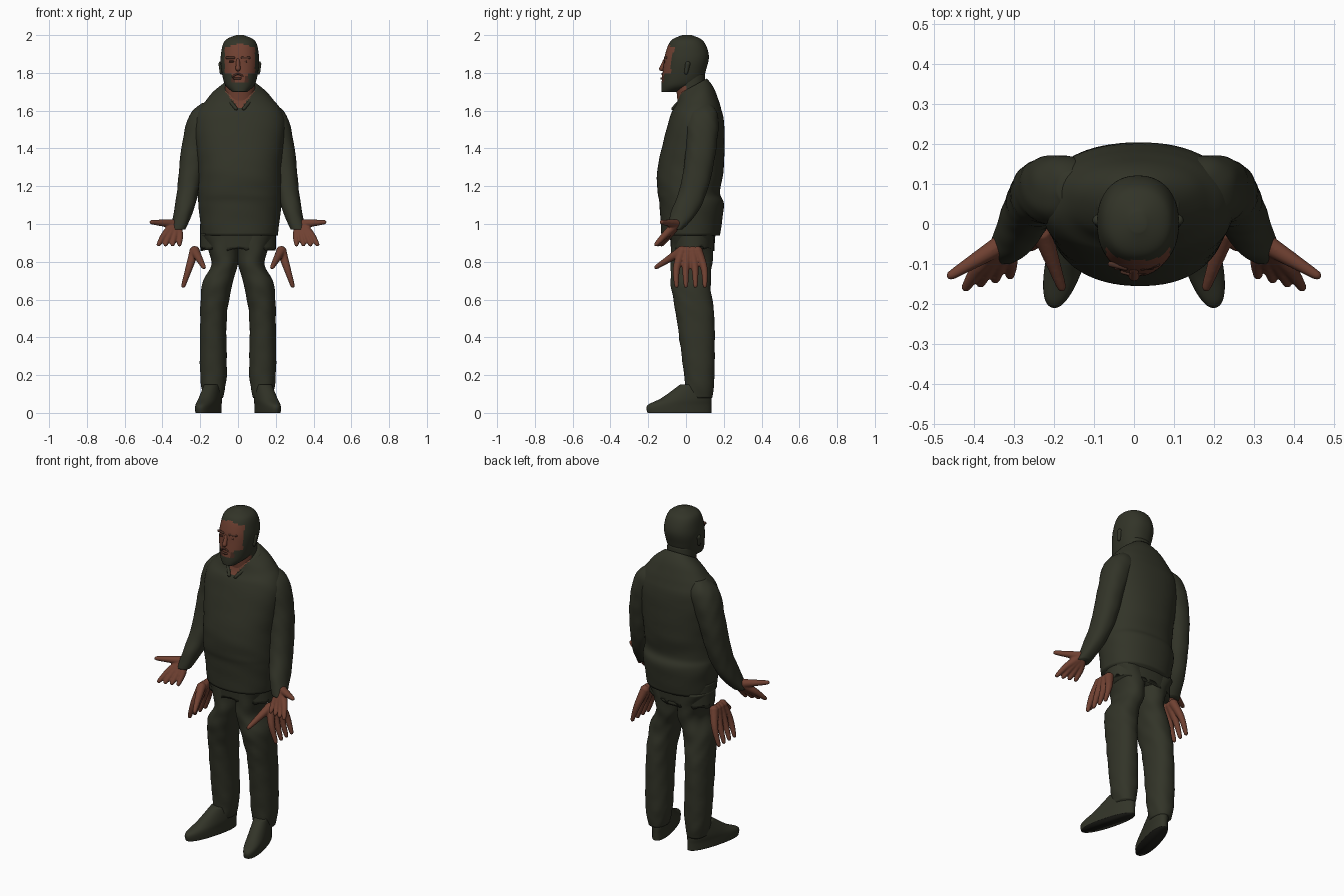
import bpy
import math
import random
from mathutils import Matrix, Vector

random.seed(4)
default_cube = bpy.data.objects.get("Cube")
if default_cube:
    bpy.data.objects.remove(default_cube)


def material(name, red, green, blue):
    colour = (red, green, blue, 1)
    mat = bpy.data.materials.new(name)
    mat.use_nodes = True
    mat.diffuse_color = colour
    shader = mat.node_tree.nodes["Principled BSDF"]
    shader.inputs["Base Color"].default_value = colour
    shader.inputs["Roughness"].default_value = .9
    return mat


olive = material("dark olive", .032, .034, .021)
skin = material("brown skin", .16, .052, .031)
shade = material("dark brown", .07, .028, .018)
sole = material("sole black", .012, .012, .009)


def build(name, verts, faces, materials, rule=None, mirror=False, fuse=False, shift=0):
    """Make a smooth object, coloured by a face rule, optionally mirrored and fused."""
    mesh = bpy.data.meshes.new(name)
    mesh.from_pydata(verts, [], faces)
    for mat in materials:
        mesh.materials.append(mat)
    for face in mesh.polygons:
        face.use_smooth = True
        if rule:
            face.material_index = rule(face.center)
    part = bpy.data.objects.new(name, mesh)
    part.location.x = shift
    bpy.context.scene.collection.objects.link(part)
    if mirror:
        part.modifiers.new("Mirror", "MIRROR").use_mirror_merge = False
    if fuse:
        remesh = part.modifiers.new("Fuse", "REMESH")
        remesh.mode = "VOXEL"
        remesh.voxel_size = .005
        remesh.use_smooth_shade = True
        part.modifiers.new("Soften", "SMOOTH").iterations = 3


def resample(rows, steps):
    """Smooth spline through rows of numbers."""
    result = []
    last = len(rows) - 1
    for i in range(last):
        before, start, end, after = (rows[max(0, min(last, i + k))] for k in (-1, 0, 1, 2))
        for step in range(steps):
            t = step / steps
            result.append([
                q + t * ((r - p) + t * (2 * p - 5 * q + 4 * r - s + t * (3 * (q - r) + s - p))) / 2
                for p, q, r, s in zip(before, start, end, after)])
    result.append(list(rows[last]))
    return result


def ring_faces(rings, sides, base=0):
    """Quads between successive rings, with a cap at both ends."""
    def index(ring, side):
        return base + ring * sides + side % sides
    faces = [(index(ring, i), index(ring, i + 1), index(ring + 1, i + 1), index(ring + 1, i))
             for ring in range(rings - 1) for i in range(sides)]
    faces.append([index(0, -i) for i in range(sides)])
    faces.append([index(rings - 1, i) for i in range(sides)])
    return faces


def loft(name, rows, materials, fold=0, ragged=0, collar=math.inf, place=Matrix(), **options):
    """Upright body from rows of height, half width, front, back and side offset."""
    sides, power = 72, .9
    rows = resample(rows, 8)
    verts = []
    for height, half, front, back, offset in rows:
        tilt = max(0, height - collar) * 5
        for i in range(sides):
            angle = math.tau * i / sides
            c, s = math.cos(angle), math.sin(angle)
            crease = 1 + fold * math.sin(height * 55 + 4 * s) * math.sin(3 * angle + height * 9)
            x = offset + half * crease * math.copysign(abs(c) ** power, c)
            y = (front + back) / 2 + (back - front) / 2 * crease * math.copysign(abs(s) ** power, s)
            verts.append(place @ Vector((x, y, height + tilt * y)))
    for vert in verts[:sides]:
        vert.z += random.uniform(-ragged, ragged)
    build(name, verts, ring_faces(len(rows), sides), materials, **options)


def tubes(name, paths, radius, mat, taper=1, **options):
    """Round-ended tubes through points, narrowing towards the far end."""
    sides = 12
    verts, faces = [], []
    for path in paths:
        points = [Vector(row) for row in resample(path, 6)]
        last = len(points) - 1
        sizes = [radius * (1 + (taper - 1) * i / last) for i in range(last + 1)]
        head = points[0] + (points[0] - points[1]).normalized() * sizes[0] * .7
        tail = points[last] + (points[last] - points[last - 1]).normalized() * sizes[last] * .7
        points = [head, *points, tail]
        sizes = [sizes[0] * .6, *sizes, sizes[last] * .6]
        faces += ring_faces(len(points), sides, len(verts))
        for i, (point, size) in enumerate(zip(points, sizes)):
            along = points[min(i + 1, last + 2)] - points[max(i - 1, 0)]
            turn = along.to_track_quat("Z", "Y")
            for k in range(sides):
                angle = math.tau * k / sides
                verts.append(point + turn @ Vector((math.cos(angle), math.sin(angle), 0)) * size)
    build(name, verts, faces, [mat], **options)


# Shirt body, showing skin in the open neck
def open_neck(centre):
    depth = centre.z - 1.6
    return int(centre.y < .03 and abs(centre.x) < depth * .75)


loft("shirt", [
    (.94, .2, -.13, .18, 0), (1.1, .22, -.14, .2, 0), (1.17, .22, -.15, .18, 0),
    (1.3, .22, -.15, .2, 0), (1.55, .24, -.09, .2, 0), (1.65, .17, -.05, .16, 0),
    (1.71, .09, -.04, .11, 0)],
    [olive, skin], fold=.006, collar=1.6, rule=open_neck, shift=.01)

# Sleeves, swinging forward towards the cuffs
loft("sleeves", [
    (.97, .04, -.1, -.02, .32), (1.06, .05, -.08, .06, .29), (1.2, .06, -.03, .12, .26),
    (1.4, .07, 0, .16, .23), (1.57, .08, 0, .17, .18), (1.64, .04, .05, .13, .15)],
    [olive], fold=.02, mirror=True)

# Shirt collar
tubes("collar", [[(0, .11, 1.74), (.08, .08, 1.73), (.09, .02, 1.7), (.02, -.07, 1.61)]],
      .015, olive, taper=.6, mirror=True, shift=.01)

# Trousers: ragged seat and two legs
loft("trouser_seat", [(.87, .2, -.08, .15, 0), (1, .2, -.09, .16, 0)], [olive], ragged=.014)
loft("trouser_legs", [
    (.08, .05, 0, .14, .13), (.2, .07, -.01, .15, .13), (.5, .07, -.05, .15, .13),
    (.68, .08, -.08, .13, .11), (.8, .07, -.08, .14, .07), (.95, .1, -.08, .15, .1)],
    [olive], fold=.025, mirror=True)

# Shoes with the toes turned out
loft("shoes", [
    (0, .05, -.18, .17, 0), (.04, .05, -.18, .17, 0), (.08, .05, -.1, .17, 0),
    (.15, .04, 0, .16, 0)],
    [olive, sole], mirror=True, rule=lambda centre: int(centre.z < .005),
    place=Matrix.Translation((.155, -.03, 0)) @ Matrix.Rotation(.27, 4, "Z"))


# Hands: tapered fingers fan out from the wrist and fuse into a palm
def hands(name, wrist, wrist_step, thumb, tip, tip_step):
    wrist, wrist_step, tip, tip_step = map(Vector, (wrist, wrist_step, tip, tip_step))
    paths = [[wrist, wrist.lerp(Vector(thumb), .5), thumb]]
    for finger in range(4):
        start = wrist + wrist_step * finger
        end = tip + tip_step * finger
        knuckle = start.lerp(end, .5) + tip_step * (finger - 1.5) * .2
        paths.append([start, knuckle, end])
    tubes(name, paths, .027, skin, taper=.42, mirror=True, fuse=True)


hands("upper_hands", wrist=(.33, -.05, 1), wrist_step=(0, 0, 0), thumb=(.46, -.13, 1.01),
      tip=(.31, -.13, .89), tip_step=(.037, -.01, 0))
hands("lower_hands", wrist=(.23, -.02, .86), wrist_step=(0, .027, 0), thumb=(.18, -.16, .77),
      tip=(.29, -.05, .67), tip_step=(0, .05, 0))

# Neck, bare at the throat
loft("neck", [(1.6, .08, -.04, .11, 0), (1.8, .08, -.06, .1, 0)], [olive, skin],
     rule=lambda centre: int(centre.y < 0 and centre.z < 1.72), shift=.01)


# Head: hair and beard frame the face
def face_area(centre):
    side = abs(centre.x)
    hair = centre.y > -.05 or centre.z > 1.955 - side / 4 or side > .08
    beard = centre.z < 1.745 or (centre.z < 1.8 and side > .045)
    if hair or beard:
        return 0
    return 2 if centre.z < 1.785 and side > .028 else 1


loft("head", [
    (1.7, .04, -.13, -.05, 0), (1.74, .08, -.13, .07, 0), (1.83, .1, -.12, .11, 0),
    (1.9, .1, -.11, .12, 0), (1.97, .08, -.08, .09, 0), (2, .02, -.02, .03, 0)],
    [olive, skin, shade], rule=face_area, shift=.01)

# Facial features
tubes("nose", [[(0, -.11, 1.87), (0, -.13, 1.82)]], .009, skin, taper=1.5)
tubes("lips", [[(-.02, -.12, 1.77), (0, -.13, 1.77), (.02, -.12, 1.77)]], .006, shade)
tubes("moustache", [[(-.03, -.12, 1.78), (0, -.126, 1.795), (.03, -.12, 1.78)]], .005, shade)
tubes("brows", [[(.02, -.11, 1.88), (.06, -.1, 1.88)]], .007, shade, mirror=True)
tubes("eyes", [[(.025, -.11, 1.86), (.045, -.11, 1.86)]], .005, shade, mirror=True)
tubes("ears", [[(.097, 0, 1.8), (.1, .01, 1.85)]], .01, olive, taper=1.4, mirror=True, shift=.01)
